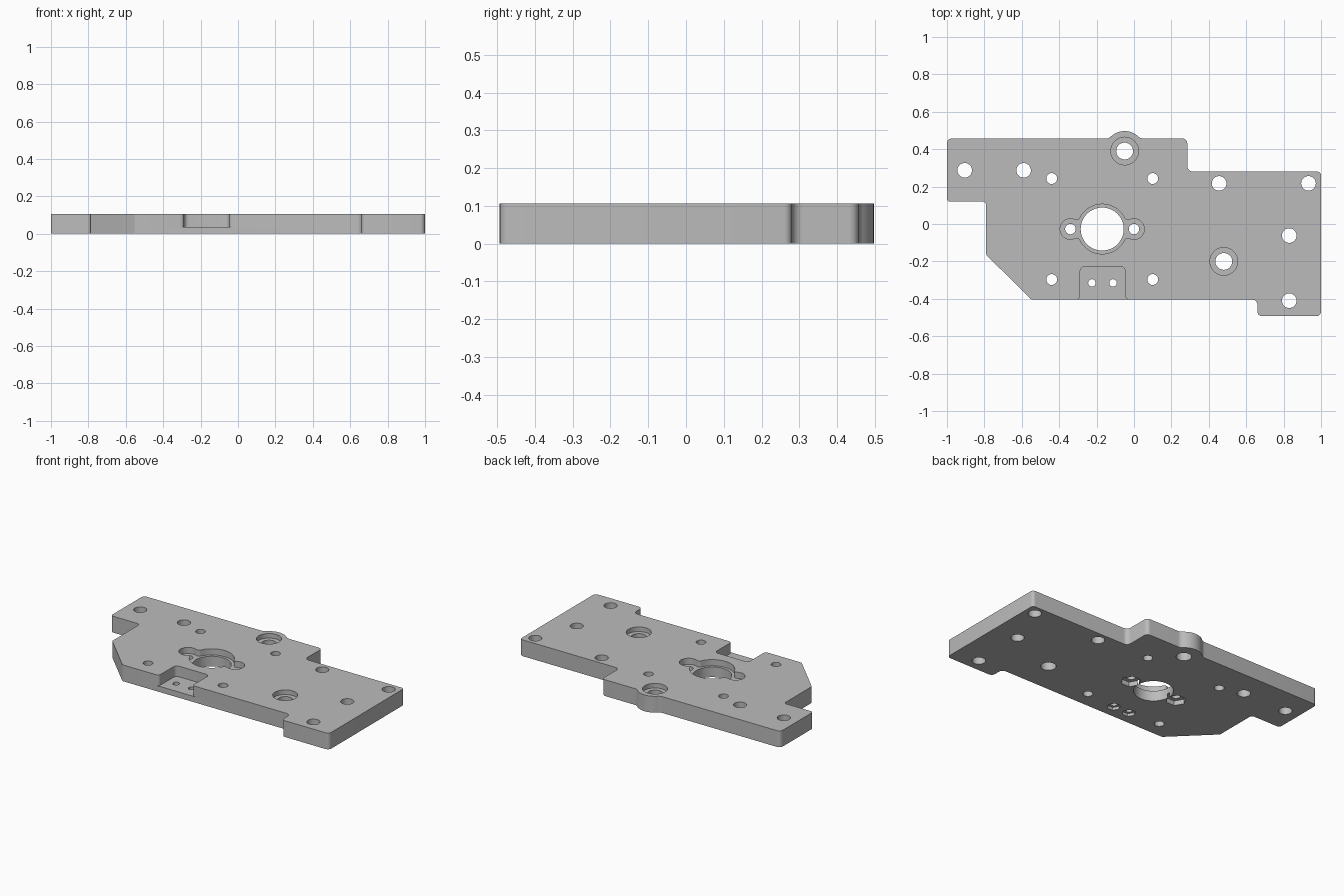
import bpy, bmesh
from math import sin, cos, radians, degrees, atan2, sqrt, pi
from mathutils import Vector

cube = bpy.data.objects.get("Cube")
if cube:
    bpy.data.objects.remove(cube, do_unlink=True)

T = 0.106  # plate thickness

metal = bpy.data.materials.new("plain grey metal")
metal.use_nodes = True
GREY = (0.5, 0.5, 0.5, 1)
metal.diffuse_color = GREY
metal.node_tree.nodes["Principled BSDF"].inputs["Base Color"].default_value = GREY


def arc(cx, cy, r, a0, a1, n=12):
    """Points on an arc, angles in degrees."""
    angles = [radians(a0 + (a1 - a0) * i / n) for i in range(n + 1)]
    return [(cx + r * cos(a), cy + r * sin(a)) for a in angles]


def corner(prev, p, nxt, r, n=6):
    """Round the corner p with radius r."""
    p = Vector(p)
    u, v = (Vector(prev) - p).normalized(), (Vector(nxt) - p).normalized()
    half = u.angle(v) / 2
    c = p + (u + v).normalized() * (r / sin(half))
    reach = r * cos(half) / sin(half)
    s, e = p + u * reach - c, p + v * reach - c
    a0 = degrees(atan2(s.y, s.x))
    sweep = (degrees(atan2(e.y, e.x)) - a0 + 180) % 360 - 180
    return arc(c.x, c.y, r, a0, a0 + sweep, n)


def rounded(points):
    """Polygon from (x, y, radius) corners."""
    out = []
    for i, (x, y, r) in enumerate(points):
        a, b = points[i - 1][:2], points[(i + 1) % len(points)][:2]
        out += corner(a, (x, y), b, r) if r else [(x, y)]
    return out


def prism(name, outline, z0, z1):
    bm = bmesh.new()
    face = bm.faces.new([bm.verts.new((x, y, z0)) for x, y in outline])
    top = bmesh.ops.extrude_face_region(bm, geom=[face])["geom"]
    bmesh.ops.translate(bm, vec=(0, 0, z1 - z0),
                        verts=[v for v in top if isinstance(v, bmesh.types.BMVert)])
    bmesh.ops.recalc_face_normals(bm, faces=bm.faces)
    mesh = bpy.data.meshes.new(name)
    bm.to_mesh(mesh)
    bm.free()
    obj = bpy.data.objects.new(name, mesh)
    bpy.context.collection.objects.link(obj)
    mesh.materials.append(metal)
    return obj


def circle(x, y, r, n=40):
    return arc(x, y, r, 0, 360 - 360 / n, n - 1)


# Plate outline, clockwise, with a rounded bulge on the back edge
BX, BY, BR, BACK, F = -0.05, 0.39, 0.107, 0.457, 0.04
dx = sqrt((BR + F) ** 2 - (BACK + F - BY) ** 2)
tilt = degrees(atan2(BACK + F - BY, dx))
bulge = (arc(BX - dx, BACK + F, F, -90, -tilt, 6)
         + arc(BX, BY, BR, 180 - tilt, tilt, 20)[1:]
         + arc(BX + dx, BACK + F, F, 180 + tilt, 270, 6)[1:])
outline = rounded([(-1, 0.12, 0.015), (-1, BACK, 0.025)]
                  + [(x, y, 0) for x, y in bulge]
                  + [(0.285, BACK, 0.025), (0.285, 0.28, 0.03), (1, 0.28, 0.02),
                     (1, -0.493, 0.025), (0.66, -0.493, 0.025), (0.66, -0.403, 0.03),
                     (-0.55, -0.403, 0.02), (-0.79, -0.165, 0.01), (-0.79, 0.12, 0.02)])
plate = prism("mounting_plate", outline, 0, T)


def cut(shape, z0=-0.1, z1=T + 0.1):
    cutter = prism("cutter", shape, z0, z1)
    cutter.hide_render = True
    mod = plate.modifiers.new("cut", 'BOOLEAN')
    mod.operation, mod.solver, mod.object = 'DIFFERENCE', 'EXACT', cutter
    bpy.context.view_layer.objects.active = plate
    bpy.ops.object.modifier_apply(modifier=mod.name)
    bpy.data.objects.remove(cutter, do_unlink=True)


# Plain through holes
for x, y in [(-0.905, 0.287), (-0.59, 0.287), (0.455, 0.217),
             (0.933, 0.217), (0.83, -0.062), (0.83, -0.41)]:
    cut(circle(x, y, 0.039))
for x in (-0.44, 0.1):
    for y in (0.243, -0.297):
        cut(circle(x, y, 0.029))

# Counterbored holes
for x, y in [(BX, BY), (0.48, -0.2)]:
    cut(circle(x, y, 0.074), T - 0.03)
    cut(circle(x, y, 0.045))

# Eared recess around the central bore
CX, CY, R, E, D, f = -0.17, -0.027, 0.133, 0.055, 0.17, 0.02
fx = (D * D + (R + f) ** 2 - (E + f) ** 2) / (2 * D)
fy = sqrt((R + f) ** 2 - fx * fx)
a_bore, a_ear = degrees(atan2(fy, fx)), degrees(atan2(fy, fx - D))
quarter = (arc(D, 0, E, 0, a_ear)
           + arc(fx, fy, f, a_ear + 180, a_bore + 180, 6)[1:]
           + arc(0, 0, R, a_bore, 90)[1:])
half = quarter + [(-x, y) for x, y in quarter[-2::-1]]
recess = half + [(x, -y) for x, y in half[-2:0:-1]]
cut([(CX + x, CY + y) for x, y in recess], T - 0.04)
cut(circle(CX, CY, 0.115, 64))
for side in (-1, 1):
    x = CX + side * D
    cut(circle(x, CY, 0.028))
    cut(circle(x, CY, 0.06, 6), -0.1, 0.03)  # hexagonal nut pocket below

# Open pocket in the front edge, its mouth flared by fillets
PL, PR, FRONT = -0.288, -0.047, -0.403
pocket = (arc(PL - 0.02, FRONT + 0.02, 0.02, -90, 0, 6)
          + corner((PL, FRONT), (PL, -0.228), (PR, -0.228), 0.025)
          + corner((PL, -0.228), (PR, -0.228), (PR, FRONT), 0.025)
          + arc(PR + 0.02, FRONT + 0.02, 0.02, 180, 270, 6)
          + [(PR + 0.02, FRONT - 0.1), (PL - 0.02, FRONT - 0.1)])
cut(pocket, 0.037)
for x in (-0.225, -0.112):
    cut(circle(x, -0.315, 0.02, 24))
    cut(circle(x, -0.315, 0.04, 6), -0.1, 0.018)  # hexagonal nut pocket below

bpy.ops.object.select_all(action='DESELECT')
plate.select_set(True)
bpy.context.view_layer.objects.active = plate
bpy.ops.object.shade_smooth_by_angle(angle=radians(30))
